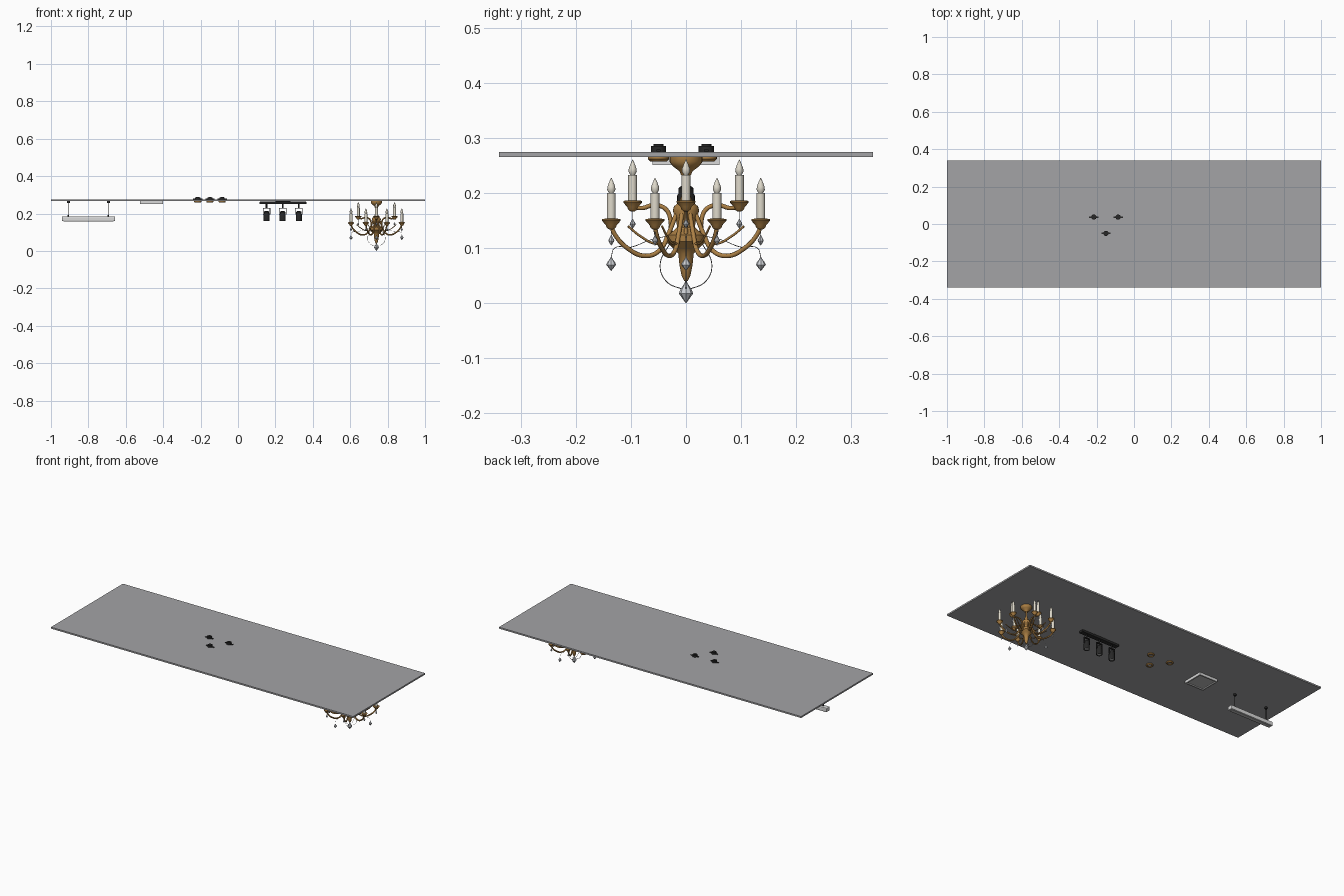
import bpy, math
from mathutils import Matrix, Vector

cube = bpy.data.objects.get("Cube")
if cube:
    bpy.data.objects.remove(cube)


def material(name, r, g, b):
    mat = bpy.data.materials.new(name)
    mat.use_nodes = True
    mat.diffuse_color = (r, g, b, 1)
    mat.node_tree.nodes["Principled BSDF"].inputs["Base Color"].default_value = (r, g, b, 1)
    return mat


GREY = material("ceiling grey", .37, .37, .38)
GOLD = material("antique gold", .42, .22, .06)
CREAM = material("candle cream", .74, .70, .60)
CRYSTAL = material("crystal", .62, .64, .67)
CHAIN = material("chain grey", .3, .3, .3)
BLACK = material("black metal", .02, .02, .02)
WHITE = material("fixture white", .7, .7, .7)
LENS = material("frosted diffuser", .5, .5, .5)


def add_mesh(name, verts, faces, mat, smooth=False):
    mesh = bpy.data.meshes.new(name)
    mesh.from_pydata(verts, [], faces)
    mesh.materials.append(mat)
    obj = bpy.data.objects.new(name, mesh)
    bpy.context.collection.objects.link(obj)
    if smooth:
        bpy.ops.object.select_all(action="DESELECT")
        obj.select_set(True)
        bpy.context.view_layer.objects.active = obj
        bpy.ops.object.shade_smooth_by_angle(angle=math.radians(40))
    return obj


def lathe(name, profile, at, mat, sides=20, smooth=True):
    """Spin (radius, height) pairs, listed from bottom to top."""
    verts = [(r * math.cos(math.tau * k / sides), r * math.sin(math.tau * k / sides), z)
             for r, z in profile for k in range(sides)]
    faces = [(i * sides + k, i * sides + (k + 1) % sides,
              (i + 1) * sides + (k + 1) % sides, (i + 1) * sides + k)
             for i in range(len(profile) - 1) for k in range(sides)]
    last = (len(profile) - 1) * sides
    faces += [tuple(reversed(range(sides))), tuple(range(last, last + sides))]
    obj = add_mesh(name, verts, faces, mat, smooth)
    obj.location = at
    return obj


def cylinder(name, radius, low, high, x, y, mat, sides=20):
    return lathe(name, [(radius, low), (radius, high)], (x, y, 0), mat, sides)


def box(name, low, high, mat, bevel=0):
    x, y, z = zip(low, high)
    verts = [(a, b, c) for a in x for b in y for c in z]
    faces = [(0, 1, 3, 2), (4, 6, 7, 5), (0, 4, 5, 1), (2, 3, 7, 6), (0, 2, 6, 4), (1, 5, 7, 3)]
    obj = add_mesh(name, verts, faces, mat)
    if bevel:
        mod = obj.modifiers.new("bevel", "BEVEL")
        mod.width, mod.segments = bevel, 2
    return obj


def tube(name, points, radius, mat, detail=2):
    """Smooth round tube through the given points."""
    curve = bpy.data.curves.new(name, "CURVE")
    curve.dimensions = "3D"
    curve.bevel_depth, curve.bevel_resolution = radius, detail
    curve.resolution_u, curve.use_fill_caps = 8, True
    spline = curve.splines.new("BEZIER")
    spline.bezier_points.add(len(points) - 1)
    for knot, p in zip(spline.bezier_points, points):
        knot.co = p
        knot.handle_left_type = knot.handle_right_type = "AUTO"
    curve.materials.append(mat)
    obj = bpy.data.objects.new(name, curve)
    bpy.context.collection.objects.link(obj)
    return obj


# Ceiling slab
box("ceiling", (-1, -.34, .266), (1, .34, .275), GREY)

# Chandelier
CX = .74


def polar(angle, r, z):
    return (CX + r * math.cos(angle), r * math.sin(angle), z)


def radial_tube(name, angle, path, radius, mat, detail=2):
    return tube(name, [polar(angle, r, z) for r, z in path], radius, mat, detail)


def drop(name, at, radius, height):
    # Faceted crystal with its widest ring below the middle
    profile = [(.0005, -height / 2), (radius, -height * .08), (radius * .8, height * .08),
               (radius * .25, height * .35), (.0005, height / 2)]
    lathe(name, profile, at, CRYSTAL, 8, False)


def candle(name, angle, r, z):
    at = polar(angle, r, z)
    cup = [(.004, -.003), (.008, 0), (.010, .005), (.017, .013), (.017, .016), (.009, .017)]
    lathe(name + "_cup", cup, at, GOLD, 16)
    lathe(name + "_candle", [(.008, .015), (.008, .063)], at, CREAM, 12)
    flame = [(.004, .063), (.0075, .069), (.007, .075), (.004, .083), (.0005, .091)]
    lathe(name + "_bulb", flame, at, CREAM, 12)


lathe("chandelier_canopy", [(.009, .233), (.012, .24), (.024, .249), (.03, .257), (.03, .266)],
      (CX, 0, 0), GOLD, 24)
cylinder("chandelier_stem", .005, .17, .24, CX, 0, GOLD, 12)
body = [(.003, .04), (.008, .05), (.012, .07), (.014, .09), (.024, .1), (.036, .112),
        (.037, .124), (.024, .131), (.016, .138), (.018, .15), (.024, .168), (.022, .176),
        (.012, .184), (.007, .2), (.004, .21)]
lathe("chandelier_body", body, (CX, 0, 0), GOLD, 24)
drop("bottom_crystal", (CX, 0, .021), .013, .042)

for k in range(8):
    a = math.tau * (k + .5) / 8
    radial_tube(f"lower_arm_{k}", a, [(.018, .165), (.035, .125), (.052, .096), (.08, .086),
                                      (.115, .1), (.14, .125), (.147, .14)], .0042, GOLD)
    candle(f"lower_light_{k}", a, .147, .137)
    drop(f"small_crystal_{k}", polar(a, .147, .115), .0055, .02)
    radial_tube(f"small_crystal_wire_{k}", a, [(.147, .124), (.147, .137)], .0006, CHAIN, 0)
    radial_tube(f"scroll_{k}", a, [(.03, .112), (.06, .108), (.09, .122), (.114, .14)],
                .0022, GOLD, 1)

for k in range(4):
    a = math.tau * k / 4
    radial_tube(f"upper_arm_{k}", a, [(.03, .12), (.028, .15), (.038, .172), (.06, .178),
                                      (.08, .173), (.097, .176)], .004, GOLD)
    candle(f"upper_light_{k}", a, .097, .17)
    drop(f"upper_crystal_{k}", polar(a, .097, .145), .0055, .018)
    radial_tube(f"upper_crystal_wire_{k}", a, [(.097, .152), (.097, .17)], .0006, CHAIN, 0)
    drop(f"large_crystal_{k}", polar(a, .136, .072), .009, .026)
    radial_tube(f"swag_chain_{k}", a, [(.136, .084), (.13, .1), (.1, .102), (.065, .115),
                                       (.035, .122)], .0006, CHAIN, 0)
    radial_tube(f"bottom_chain_{k}", a, [(.03, .108), (.047, .07), (.036, .04), (.003, .024)],
                .0008, CHAIN, 0)

# Track with three spotlights
box("track_rail", (.115, -.014, .25), (.365, .014, .263), BLACK, .002)
box("track_mount", (.2, -.01, .26), (.28, .01, .267), BLACK)
for k in range(3):
    x = .153 + .086 * k
    cylinder(f"spot_stem_{k}", .005, .226, .252, x, 0, BLACK, 12)
    box(f"spot_yoke_top_{k}", (x - .019, -.005, .226), (x + .019, .005, .23), BLACK)
    for side in (-1, 1):
        edge = x + side * .018
        box(f"spot_yoke_side_{k}_{side}", (edge - .0015, -.005, .195),
            (edge + .0015, .005, .23), BLACK)
    shade = [(.013, .164), (.016, .16), (.016, .196), (.014, .199), (.014, .209), (.009, .213)]
    lathe(f"spot_head_{k}", shade, (x, 0, 0), BLACK, 20)
    cylinder(f"spot_lens_{k}", .012, .1625, .165, x, 0, LENS)

# Recessed downlights with spring clips above the slab
for k, (x, y) in enumerate([(-.215, .037), (-.15, -.05), (-.085, .037)]):
    ring = [(.012, .262), (.015, .258), (.019, .262), (.019, .267)]
    lathe(f"downlight_trim_{k}", ring, (x, y, 0), GOLD, 24)
    cylinder(f"downlight_lens_{k}", .009, .261, .263, x, y, LENS)
    cylinder(f"downlight_housing_{k}", .014, .266, .286, x, y, BLACK)
    cylinder(f"downlight_cap_{k}", .009, .286, .289, x, y, BLACK)
    for side in (-1, 1):
        a, b = sorted((x + side * .012, x + side * .025))
        box(f"downlight_clip_{k}_{side}", (a, y - .004, .276), (b, y + .004, .279), BLACK)

# Square surface panel with a raised frame
PX, HALF, RIM = -.463, .061, .008
box("panel_diffuser", (PX - HALF + RIM, -HALF + RIM, .256),
    (PX + HALF - RIM, HALF - RIM, .266), LENS)
for side in (-1, 1):
    a, b = sorted((side * HALF, side * (HALF - RIM)))
    box(f"panel_frame_x_{side}", (PX + a, -HALF, .251), (PX + b, HALF, .266), WHITE)
    box(f"panel_frame_y_{side}", (PX - HALF + RIM, a, .251), (PX + HALF - RIM, b, .266), WHITE)

# Linear pendant on two cables
box("pendant_bar", (-.942, -.015, .16), (-.657, .015, .184), WHITE, .004)
box("pendant_diffuser", (-.934, -.011, .158), (-.665, .011, .162), LENS)
for x in (-.907, -.693):
    cylinder("pendant_cable", .0018, .184, .262, x, 0, BLACK, 8)
    cylinder("pendant_ceiling_cup", .008, .257, .267, x, 0, BLACK, 16)
    cylinder("pendant_cable_grip", .004, .183, .192, x, 0, BLACK, 12)
